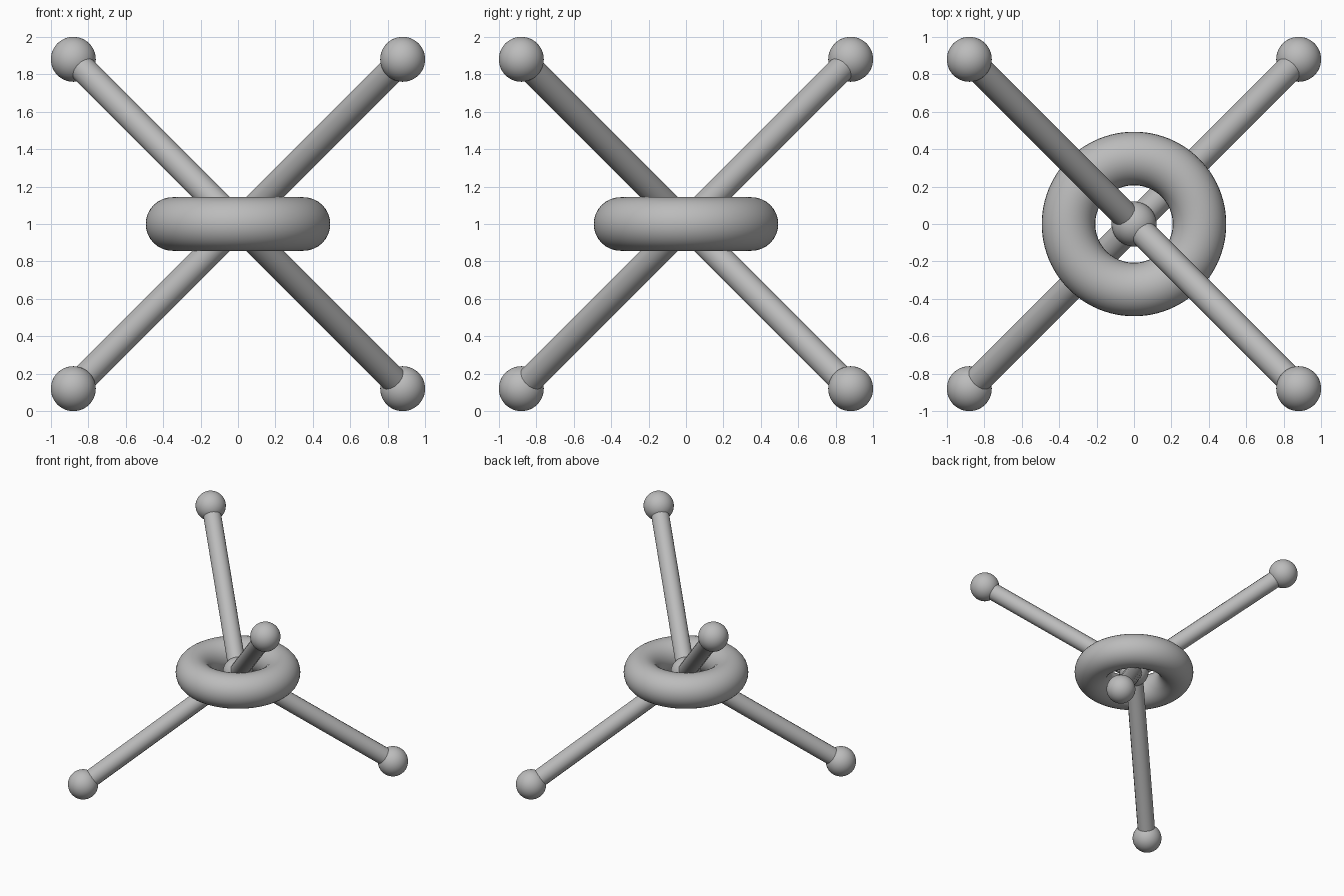
import bpy
import math
from mathutils import Vector

cube = bpy.data.objects.get("Cube")
if cube:
    bpy.data.objects.remove(cube, do_unlink=True)

grey = bpy.data.materials.new("plain grey")
grey.use_nodes = True
colour = (0.5, 0.5, 0.5, 1)
grey.diffuse_color = colour
grey.node_tree.nodes["Principled BSDF"].inputs["Base Color"].default_value = colour

CENTRE = Vector((0, 0, 1))
REACH = 0.88
BALL = 0.12


def finish(name):
    obj = bpy.context.object
    obj.name = name
    obj.data.materials.append(grey)
    bpy.ops.object.shade_smooth_by_angle(angle=math.radians(35))
    return obj


def ball(name, location):
    bpy.ops.mesh.primitive_uv_sphere_add(segments=48, ring_count=24, radius=BALL, location=location)
    finish(name)


def rod(name, start, end):
    axis = end - start
    bpy.ops.mesh.primitive_cylinder_add(vertices=16, radius=0.072, depth=axis.length,
                                        location=(start + end) / 2)
    bpy.context.object.rotation_euler = axis.to_track_quat("Z", "Y").to_euler()
    finish(name)


# Central ball and the ring around it
ball("centre_ball", CENTRE)
bpy.ops.mesh.primitive_torus_add(major_radius=0.35, minor_radius=0.143, major_segments=96,
                                 minor_segments=32, location=CENTRE)
finish("ring")

# Four arms pointing to the corners of a tetrahedron, each with an end ball
arms = {
    "upper_front_left": (1, -1, 1),
    "upper_back_right": (-1, 1, 1),
    "lower_front_right": (-1, -1, -1),
    "lower_back_left": (1, 1, -1),
}
for name, corner in arms.items():
    tip = CENTRE + Vector(corner) * REACH
    rod(name + "_rod", CENTRE, tip)
    ball(name + "_ball", tip)
